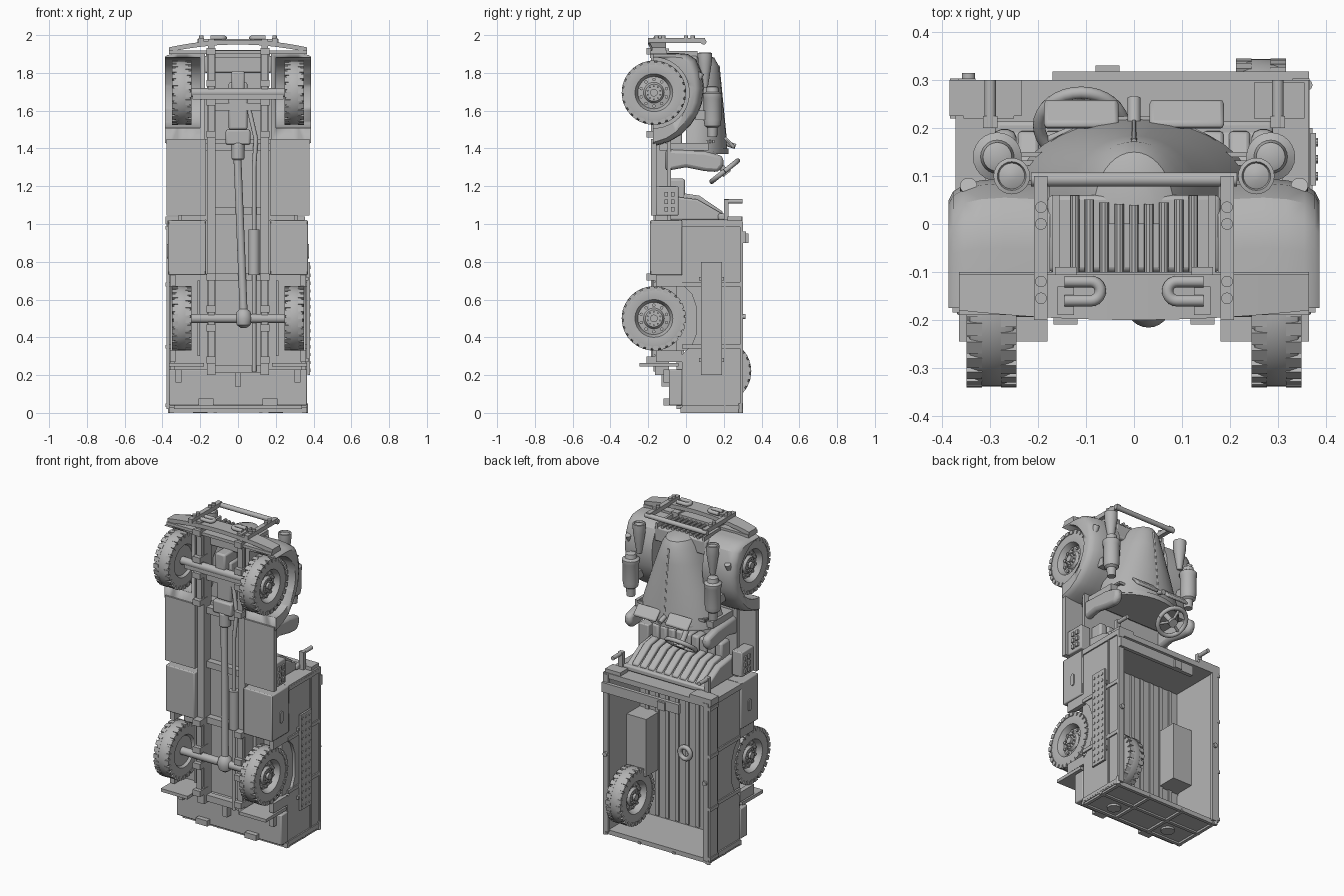
import bpy, bmesh, math
from mathutils import Vector, Matrix

if "Cube" in bpy.data.objects:
    bpy.data.objects.remove(bpy.data.objects["Cube"])

GREY = (0.46, 0.46, 0.46, 1)
paint = bpy.data.materials.new("plain grey")
paint.use_nodes = True
paint.diffuse_color = GREY
paint.node_tree.nodes["Principled BSDF"].inputs["Base Color"].default_value = GREY


# Solids are lists of matching cross-sections
def box(x0, x1, y0, y1, z0, z1):
    return [[Vector(p) for p in ((x0, y0, z), (x1, y0, z), (x1, y1, z), (x0, y1, z))] for z in (z0, z1)]


def turn(start, axis, profile, n=24):
    a = Vector(axis).normalized()
    u = a.orthogonal().normalized()
    v = a.cross(u)
    rim = [u * math.cos(math.tau * i / n) + v * math.sin(math.tau * i / n) for i in range(n)]
    return [[Vector(start) + a * d + w * r for w in rim] for d, r in profile]


def cyl(p, q, r, n=20):
    axis = Vector(q) - Vector(p)
    return turn(p, axis, [(0, r), (axis.length, r)], n)


def prism(outline, x0, x1):
    return [[Vector((x, y, z)) for y, z in outline] for x in (x0, x1)]


def moved(part, m):
    return [[m @ p for p in ring] for ring in part]


def add(ob):
    bpy.context.collection.objects.link(ob)
    ob.data.materials.append(paint)
    return ob


def mirrored(ob):
    ob.modifiers.new("Mirror", 'MIRROR').use_axis = (True, False, False)


def obj(name, *parts, mirror=False, bevel=0, cut=None):
    bm = bmesh.new()
    for part in parts:
        rings = [[bm.verts.new(p) for p in ring] for ring in part]
        n = len(rings[0])
        for a, b in zip(rings, rings[1:]):
            for i in range(n):
                j = (i + 1) % n
                bm.faces.new((a[i], a[j], b[j], b[i]))
        bm.faces.new(rings[0][::-1])
        bm.faces.new(rings[-1])
    bmesh.ops.recalc_face_normals(bm, faces=bm.faces)
    me = bpy.data.meshes.new(name)
    bm.to_mesh(me)
    bm.free()
    for p in me.polygons:
        p.use_smooth = True
    me.set_sharp_from_angle(angle=math.radians(32))
    ob = add(bpy.data.objects.new(name, me))
    if cut:
        mod = ob.modifiers.new("Cut", 'BOOLEAN')
        mod.object, mod.solver = cut, 'EXACT'
    if bevel:
        mod = ob.modifiers.new("Bevel", 'BEVEL')
        mod.width, mod.segments = bevel, 2
    if mirror:
        mirrored(ob)
    return ob


def tube(name, pts, r, mirror=False):
    cu = bpy.data.curves.new(name, 'CURVE')
    cu.dimensions, cu.bevel_depth, cu.bevel_resolution, cu.use_fill_caps = '3D', r, 4, True
    sp = cu.splines.new('POLY')
    sp.points.add(len(pts) - 1)
    for q, p in zip(sp.points, pts):
        q.co = (*p, 1)
    sp.use_smooth = True
    ob = add(bpy.data.objects.new(name, cu))
    if mirror:
        mirrored(ob)


# Wheels: tyre with staggered shoulder lugs, dished rim, hub and nuts
def wheel(name, x, y, z, out=1, mirror=True):
    m = Matrix.Translation((x, y, z)) @ Matrix.Scale(out, 4, (1, 0, 0))
    tyre = turn((0, 0, 0), (1, 0, 0), [(-.03, .09), (-.045, .1), (-.05, .14), (-.045, .161), (-.026, .169), (.026, .169),
                (.045, .161), (.05, .14), (.045, .1), (.03, .092), (.01, .085), (.015, .055), (.03, .045), (.03, .001)], 48)
    parts = [tyre]
    for i in range(26):
        for side in (-1, 1):
            r = Matrix.Rotation(math.tau * (i + side / 4) / 26, 4, 'X')
            xs = sorted((side * .02, side * .052))
            parts.append(moved(box(*xs, -.014, .014, .147, .17), r))
    for i in range(10):
        r = Matrix.Rotation(math.tau * i / 10, 4, 'X')
        parts.append(moved(cyl((.01, 0, .07), (.022, 0, .07), .009, 10), r))
        parts.append(moved(cyl((.025, 0, .035), (.038, 0, .035), .005, 6), r))
    parts.append(cyl((.02, 0, 0), (.045, 0, 0), .02))
    obj(name, *[moved(p, m) for p in parts], mirror=mirror)


wheel("front_wheel", .297, -.17, 1.695)
wheel("rear_wheel", .297, -.17, .5)
wheel("spare_wheel", .265, .175, .22, -1, False)

# Chassis, axles, springs and drive line
obj("chassis_rail", box(.12, .165, -.165, -.09, .2, 1.93), mirror=True)
obj("cross_members", *[box(-.13, .13, -.14, -.1, z, z + .04) for z in (.21, .7, 1.05, 1.6, 1.88)])
for name, z in (("front", 1.695), ("rear", .5)):
    leaves = [box(.125, .16, -.185 + .012 * i, -.175 + .012 * i, z - .23 + .04 * i, z + .23 - .04 * i) for i in range(3)]
    clamps = [box(.118, .168, -.21, -.13, z + d - .018, z + d + .018) for d in (-.22, -.05, .05, .22)]
    obj(name + "_leaf_spring", *leaves, *clamps, mirror=True)
    obj(name + "_axle", cyl((-.27, -.17, z), (.27, -.17, z), .024))
obj("front_axle_beam", box(-.24, .24, -.19, -.15, 1.66, 1.69))
obj("differential", turn((.03, -.17, .45), (0, 0, 1), [(0, .015), (.015, .036), (.05, .046), (.085, .036), (.1, .02)]))
obj("drive_shaft", cyl((.03, -.17, .53), (-.005, -.13, 1.4), .021))
obj("gearbox", box(-.065, .065, -.16, -.02, 1.42, 1.5), box(-.035, .035, -.18, -.05, 1.7, 1.81),
    cyl((0, -.13, 1.34), (0, -.13, 1.43), .035), box(-.05, .05, -.14, -.02, 1.5, 1.75), bevel=.01)
tube("exhaust_pipe", [(.085, -.16, .22), (.085, -.16, 1.3), (.095, -.15, 1.45), (.06, -.13, 1.6)], .012)
obj("muffler", cyl((.085, -.16, .73), (.085, -.16, .97), .03))

# Cargo bed
side = [(-.02, .02), (.3, .02), (.3, 1), (-.02, 1), (-.02, .68), (.03, .63), (.055, .56),
        (.055, .42), (.03, .36), (-.02, .31)]
obj("bed_side", prism(side, .335, .358), mirror=True)
obj("bed_floor", box(-.34, .34, -.05, -.02, .02, 1.02))
obj("bed_floor_ribs", *[box(x * .07 - .012, x * .07 + .012, -.02, -.01, .04, .98) for x in range(-4, 5)])
obj("bed_front_wall", box(-.372, .365, -.03, .3, .985, 1.018))
obj("bed_side_frame", *[box(.355, .366, -.02, .3, z, z + .022) for z in (.02, .34, .67, .985)],
    box(.33, .366, .285, .303, .02, 1.01), box(.355, .364, .2, .21, .02, 1),
    cyl((.345, .3, .51), (.345, .315, .51), .014), mirror=True)
obj("right_side_rail", box(-.378, -.35, .225, .3, .02, 1),
    *[box(-.384, -.35, .22, .303, z, z + .02) for z in (.03, .34, .67, .97)])
obj("tailgate", box(-.365, .365, -.03, .29, .012, .03),
    *[box(x - .01, x + .01, -.03, .295, 0, .014) for x in (-.35, -.12, .12, .35)],
    *[box(-.365, .365, y, y + .02, .002, .014) for y in (-.03, .13, .27)])
obj("tailgate_hinge", cyl((.2, .06, 0), (.2, .06, .015), .04), cyl((.36, .29, 0), (.36, .29, .05), .012), mirror=True)
obj("wheel_box", box(.2, .34, -.03, .11, .33, .69), mirror=True)
obj("arch_liner", box(.2, .215, -.13, -.02, .3, .7), mirror=True)
obj("storage_tank", box(.17, .37, -.19, -.02, .73, 1.02), mirror=True, bevel=.006)
obj("tank_latch", cyl((.36, -.1, .83), (.376, -.1, .83), .013), cyl((.36, -.1, .88), (.376, -.1, .88), .013),
    box(.36, .376, -.113, -.087, .83, .88), mirror=True)
obj("middle_tank", box(-.17, .17, -.1, -.03, .73, 1.02))
obj("arch_skirt", box(.33, .36, -.16, -.02, .67, .73), box(.33, .36, -.16, -.02, .27, .33), mirror=True)
obj("rear_under_box", box(-.365, .365, -.09, -.02, .04, .23), bevel=.006)
obj("rear_mud_flap", box(.18, .365, -.245, -.04, .245, .265), mirror=True)
obj("rear_step", box(.13, .21, -.12, -.08, .04, .075), box(.3, .33, -.12, -.08, .16, .23), mirror=True)
obj("tow_hook", box(-.015, .015, -.13, -.09, .14, .22))
tube("floor_ring", [(.006 + .036 * math.cos(a * math.tau / 20), 0, .49 + .036 * math.sin(a * math.tau / 20))
                    for a in range(21)], .014)

# Traction ladder and bed-front stowage
obj("traction_ladder", box(.368, .38, .08, .19, .2, .8),
    *[cyl((.375, y, .225 + .042 * i), (.384, y, .225 + .042 * i), .009, 10) for i in range(14) for y in (.1, .135, .17)])
obj("ladder_bracket", *[box(.355, .372, .07, .2, z, z + .02) for z in (.27, .7)])
obj("stowage_roll", box(-.17, .365, .295, .318, .9, .96), box(-.08, -.03, .31, .33, .9, .95))
obj("stowage_box", box(-.385, -.235, .225, .3, 1.0, 1.04))
obj("stowage_arm", box(.25, .355, .22, .295, 1.01, 1.04), cyl((.3, .2, 1.12), (.3, .3, 1.12), .012),
    box(.285, .315, .2, .225, 1.02, 1.13), mirror=True)

# Cab: floor, running boards, raked seat, cut-down sides
obj("cab_floor", box(-.3, .3, -.1, -.08, 1.02, 1.45))
obj("running_board", box(.17, .378, -.185, -.155, 1.045, 1.45), box(.17, .19, -.16, -.08, 1.045, 1.45), mirror=True)
obj("side_bin", box(.29, .36, -.16, -.04, 1.045, 1.2), mirror=True, bevel=.006)
obj("side_bin_grille", *[box(.358, .37, -.115 + .035 * i, -.095 + .035 * i, 1.065 + .04 * j, 1.09 + .04 * j)
                         for i in range(2) for j in range(3)], mirror=True)
rake = [(-.1, 1.02), (.2, 1.02), (.2, 1.05), (.06, 1.13), (-.1, 1.15)]
obj("seat_back", prism(rake, -.28, .28), box(-.29, .29, .17, .215, 1.02, 1.055), bevel=.01)
rib = [(-.03, 1.12), (.19, 1.04), (.195, 1.065), (.07, 1.15), (-.03, 1.165)]
obj("seat_back_ribs", *[prism(rib, x * .055 - .022, x * .055 + .022) for x in range(-4, 5)], bevel=.008)
obj("seat_cushion", *[box(x * .055 - .025, x * .055 + .025, -.1, -.005, 1.1, 1.24) for x in range(-4, 5)], bevel=.012)
cowl_side = [(-.11, 1.28), (0, 1.3), (.1, 1.28), (.17, 1.275), (.2, 1.31), (.195, 1.36), (.1, 1.385), (-.11, 1.395)]
obj("cowl_side", prism(cowl_side, .245, .295), mirror=True, bevel=.018)
obj("firewall", box(-.27, .27, -.14, .12, 1.39, 1.43))
obj("firewall_louvres", *[box(.15, .235, y, y + .01, 1.43, 1.445) for y in (.105, .122, .14)], mirror=True)

# Steering wheel and column
tilt = Vector((0, .62, -.78))
hub = Vector((-.11, .205, 1.28))
u, v = Vector((1, 0, 0)), Vector((0, .78, .62))
tube("steering_rim", [hub + .088 * (u * math.cos(i * math.tau / 32) + v * math.sin(i * math.tau / 32)) for i in range(33)], .013)
obj("steering_column", cyl(hub + tilt * .015, hub - tilt * .25, .016), cyl(hub, hub + tilt * .02, .026),
    *[cyl(hub, hub + .088 * (u * math.cos(a) + v * math.sin(a)), .008) for a in (math.pi / 2, -.5, math.pi + .5)])


# Bonnet narrowing to the nose, with small wind deflectors
def arch(z, w, y0, top, n=20):
    return [Vector((w * math.cos(math.pi * i / n), y0 + (top - y0) * math.sin(math.pi * i / n) ** .8, z)) for i in range(n + 1)]


obj("bonnet", [arch(1.38, .265, 0, .22), arch(1.45, .25, 0, .214), arch(1.6, .2, 0, .2),
               arch(1.75, .145, 0, .184), arch(1.84, .11, 0, .172), arch(1.88, .085, 0, .15), arch(1.895, .05, 0, .11)])
obj("bonnet_seam", cyl((0, .213, 1.42), (0, .172, 1.84), .006))
obj("cowl_rim", [arch(1.37, .27, -.05, .226), arch(1.4, .27, -.05, .226)])
deflector = [(.195, 1.455), (.21, 1.465), (.262, 1.41), (.25, 1.395)]
obj("wind_deflector", prism(deflector, .032, .188), mirror=True, bevel=.012)
obj("filler_cap", cyl((0, .205, 1.43), (0, .262, 1.41), .014))

# Front wings with wheel arches
arch_cut = obj("arch_cutter", cyl((.2, -.17, 1.695), (.5, -.17, 1.695), .187, 48))
arch_cut.hide_render = True
arch_cut.hide_viewport = True
arch_cut.display_type = 'WIRE'
wing = [(-.175, 1.905), (-.05, 1.905), (.01, 1.9), (.055, 1.87), (.085, 1.8), (.095, 1.72), (.085, 1.64),
        (.062, 1.58), (.025, 1.525), (-.03, 1.47), (-.09, 1.435), (-.175, 1.41)]
steps = [(.175, .98), (.27, 1), (.32, .985), (.355, .95), (.377, .9), (.387, .83)]
obj("front_wing", [[Vector((x, -.175 + (y + .175) * k, 1.663 + (z - 1.663) * (1 - (1 - k) * .5))) for y, z in wing]
                   for x, k in steps], mirror=True, cut=arch_cut)
obj("nose_block", box(-.18, .18, -.1, .06, 1.8, 1.89), bevel=.01)
obj("wing_marker_lamp", cyl((.345, .06, 1.76), (.345, .08, 1.8), .018), mirror=True)

# Grille slats
obj("grille", box(-.17, -.155, -.105, .06, 1.88, 1.915), box(.155, .17, -.105, .06, 1.88, 1.915),
    *[cyl((x * .031, -.105, 1.9), (x * .031, .04 + .0012 * x * x, 1.9), .01, 10) for x in range(-4, 5)])
obj("front_apron", box(-.365, .365, -.19, -.1, 1.9, 1.918))

# Curved bumper, brush guard, tow eyes
bow = []
for i in range(-10, 11):
    x, c = i * .0365, (i / 10) ** 2
    bow.append([Vector((x, y, z - .04 * c)) for y, z in ((-.2 + .02 * c, 1.95), (-.105, 1.95), (-.105, 1.975), (-.2 + .02 * c, 1.975))])
obj("front_bumper", bow)
obj("guard_strap", box(.18, .208, -.2, .1, 1.958, 1.985), box(.125, .16, -.19, -.13, 1.88, 1.98),
    *[cyl((.194, y, 1.98), (.194, y, 1.998), .012) for y in (-.155, -.12, 0, .035)], mirror=True)
obj("guard_bar", cyl((-.215, .093, 1.965), (.215, .093, 1.965), .015))
eye = [(.09 + .02 * math.cos(a), -.14 + .02 * math.sin(a), 1.985) for a in [math.pi / 2 + math.pi * i / 10 for i in range(11)]]
tube("tow_eye", [(.145, -.12, 1.985)] + eye + [(.145, -.16, 1.985)], .012, mirror=True)

# Canisters on the wings and headlamps with tapered backs
obj("wing_canister", turn((.285, .14, 1.46), (0, 0, 1), [(0, .025), (.05, .028), (.06, .042), (.09, .047), (.2, .047),
                          (.21, .051), (.23, .051), (.24, .035), (.265, .03), (.27, .018)]), mirror=True)
obj("headlamp", turn((.255, .1, 1.72), (0, 0, 1), [(0, .015), (.06, .025), (.13, .036), (.165, .038), (.185, .038),
                     (.187, .03), (.178, .027), (.185, .01)]), mirror=True)
obj("canister_foot", box(.26, .31, .05, .12, 1.55, 1.6), mirror=True)
